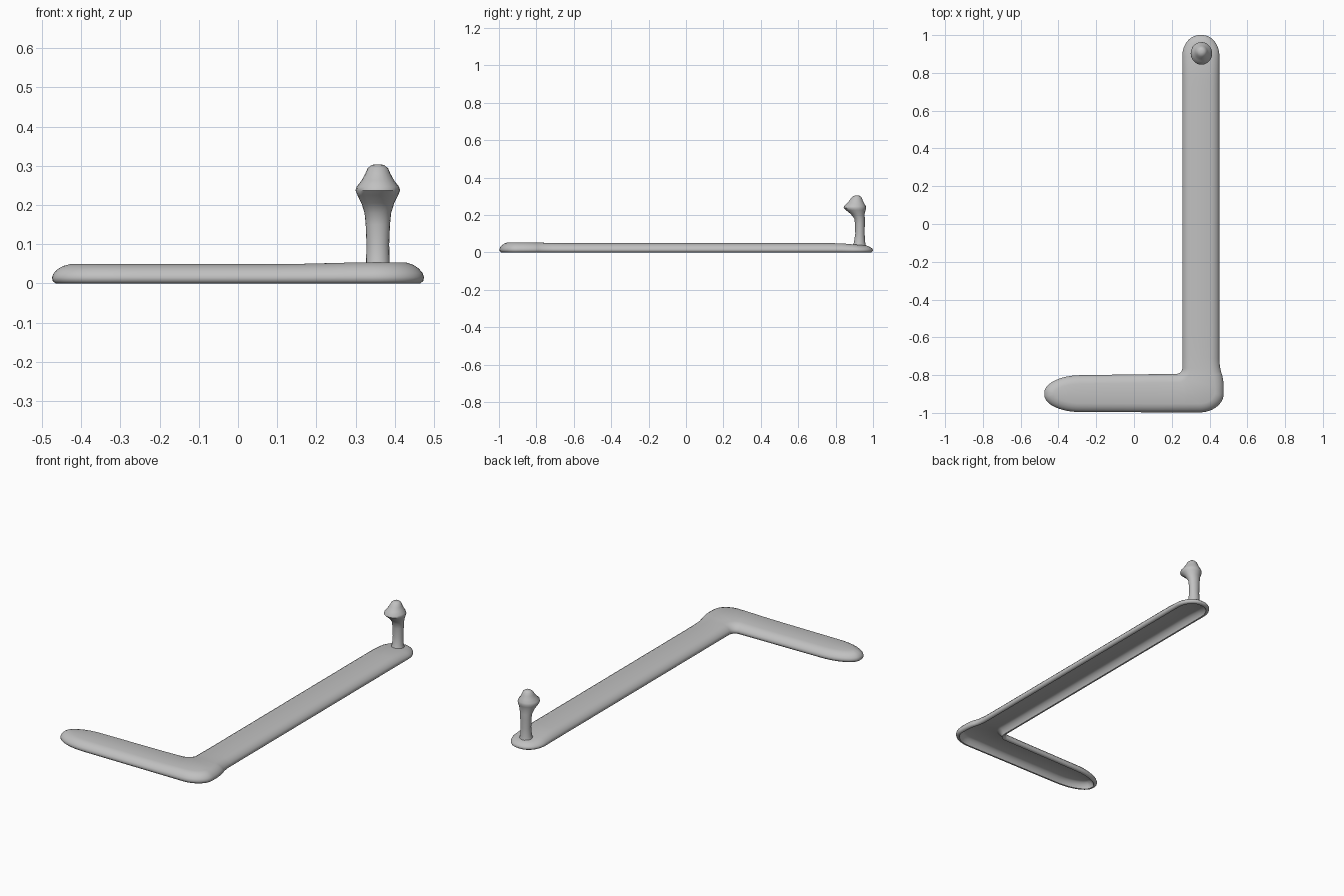
import bpy, bmesh, math
from mathutils import Vector

cube = bpy.data.objects.get("Cube")
if cube:
    bpy.data.objects.remove(cube)

grey = bpy.data.materials.new("plain grey")
grey.use_nodes = True
tone = (0.53, 0.53, 0.53, 1)
grey.diffuse_color = tone
grey.node_tree.nodes["Principled BSDF"].inputs["Base Color"].default_value = tone


def loft(name, rings):
    """Skin a stack of equal rings and close both ends."""
    bm = bmesh.new()
    loops = [[bm.verts.new(p) for p in ring] for ring in rings]
    n = len(loops[0])
    for a, b in zip(loops, loops[1:]):
        for i in range(n):
            j = (i + 1) % n
            bm.faces.new((a[i], a[j], b[j], b[i]))
    caps = [bm.faces.new(loops[0][::-1]), bm.faces.new(loops[-1])]
    bmesh.ops.triangulate(bm, faces=caps)
    bmesh.ops.recalc_face_normals(bm, faces=bm.faces)
    mesh = bpy.data.meshes.new(name)
    bm.to_mesh(mesh)
    bm.free()
    mesh.materials.append(grey)
    obj = bpy.data.objects.new(name, mesh)
    bpy.context.collection.objects.link(obj)
    bpy.ops.object.select_all(action='DESELECT')
    obj.select_set(True)
    bpy.context.view_layer.objects.active = obj
    bpy.ops.object.shade_smooth_by_angle(angle=math.radians(50))
    return obj


def rounded_outline(corners, steps=12, gap=0.06):
    """Counter-clockwise outline; each corner has setbacks before and after it."""
    points = []
    for i, (x, y, before, after) in enumerate(corners):
        c = Vector((x, y))
        prev = Vector(corners[i - 1][:2])
        nxt = Vector(corners[(i + 1) % len(corners)][:2])
        a = c + (prev - c).normalized() * before
        b = c + (nxt - c).normalized() * after
        h1, h2 = a.lerp(c, 0.55), b.lerp(c, 0.55)
        for k in range(steps + 1):
            t = k / steps
            s = 1 - t
            p = a * s**3 + h1 * 3 * s * s * t + h2 * 3 * s * t * t + b * t**3
            if not points or (p - points[-1]).length > 0.002:
                points.append(p)
    # Even spacing along the straight runs
    filled = []
    for p, q in zip(points, points[1:] + points[:1]):
        parts = max(1, math.ceil((q - p).length / gap))
        filled += [p.lerp(q, k / parts) for k in range(parts)]
    return filled


def inset(points, d):
    out = []
    for i, p in enumerate(points):
        e1 = (p - points[i - 1]).normalized()
        e2 = (points[(i + 1) % len(points)] - p).normalized()
        t = (e1 + e2).normalized()
        out.append(p + Vector((-t.y, t.x)) * d)
    return out


def height_factor(p):
    """Slightly raised at the bend, thinner at the peg end."""
    bend = 0.12 * math.exp(-((p.x - 0.35)**2 + (p.y + 0.89)**2) / 0.02)
    thin = 0.22 * min(1, max(0, (p.y - 0.82) / 0.12))
    return 1 + bend - thin


# L-shaped bar: hollow underside, rim, then a domed top, flared at the bend
outline = rounded_outline([
    (-0.475, -0.995, 0.09, 0.19),
    (0.475, -0.998, 0.13, 0.10),
    (0.475, -0.82, 0.05, 0.03),
    (0.452, -0.76, 0.03, 0.05),
    (0.452, 1.0, 0.11, 0.09),
    (0.256, 1.0, 0.09, 0.11),
    (0.256, -0.793, 0.03, 0.03),
    (-0.475, -0.803, 0.19, 0.09),
])
section = [(0.048, 0.033), (0.038, 0.029), (0.028, 0.020), (0.021, 0.008),
           (0.018, 0.0), (0.009, 0.0), (0.002, 0.006), (0.0, 0.015),
           (0.004, 0.025), (0.014, 0.036), (0.028, 0.044), (0.046, 0.049)]
loft("bent_bar", [[(p.x, p.y, z * height_factor(p)) for p in inset(outline, d)]
                  for d, z in section])


# Upright peg: shaft, flared neck and a knob leaning to the front
def oval(z, rx, ry, cy, sides=20):
    return [(0.357 + rx * math.cos(a), cy + ry * math.sin(a), z)
            for a in (2 * math.pi * i / sides for i in range(sides))]


peg = [(0.034, 0.036, 0.036, 0.926), (0.054, 0.030, 0.030, 0.928),
       (0.10, 0.029, 0.025, 0.930), (0.15, 0.031, 0.026, 0.930),
       (0.18, 0.034, 0.028, 0.928), (0.205, 0.042, 0.037, 0.918),
       (0.225, 0.052, 0.052, 0.908), (0.237, 0.057, 0.060, 0.903),
       (0.247, 0.054, 0.058, 0.903), (0.262, 0.042, 0.046, 0.907),
       (0.280, 0.032, 0.034, 0.910), (0.294, 0.026, 0.026, 0.912),
       (0.302, 0.016, 0.016, 0.913), (0.304, 0.006, 0.006, 0.913)]
loft("knobbed_peg", [oval(*r) for r in peg])
